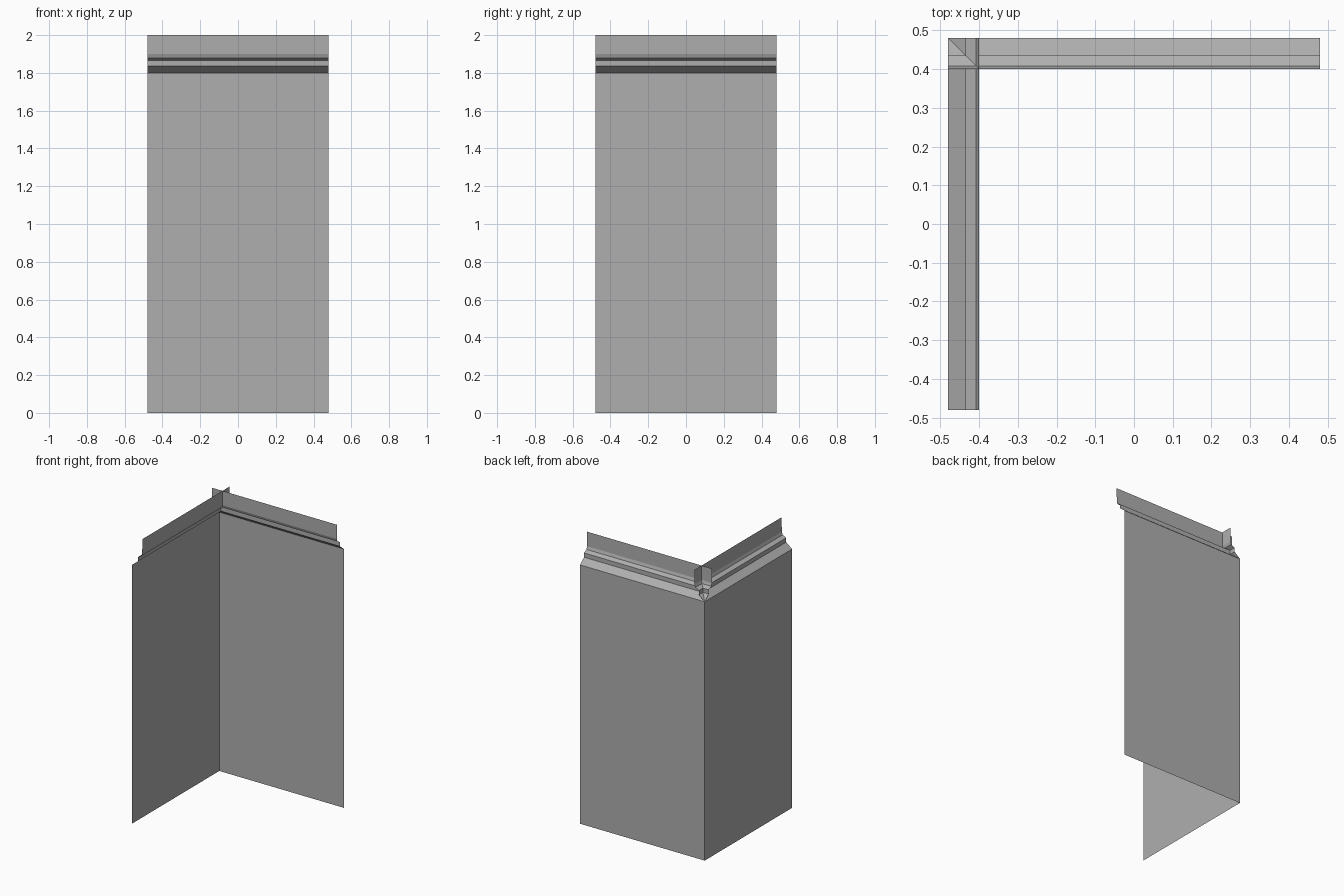
import bpy

if "Cube" in bpy.data.objects:
    bpy.data.objects.remove(bpy.data.objects["Cube"], do_unlink=True)

HALF = 0.48

plaster = bpy.data.materials.new("plain_grey")
plaster.use_nodes = True
GREY = (0.427, 0.427, 0.427, 1.0)
plaster.diffuse_color = GREY
plaster.node_tree.nodes["Principled BSDF"].inputs["Base Color"].default_value = GREY

# Profiles as (depth into the room, height)
WALL = [(0, 0), (0, 1.8)]
CORNICE = [(0, 1.8), (0.045, 1.836), (0.045, 1.866),
           (0.072, 1.88), (0.079, 1.9), (0.08, 2.0)]


def back(u, d, z):
    return (u, HALF - d, z)


def side(u, d, z):
    return (d - HALF, u, z)


def sheet(name, profile, place):
    """Sweep an open profile along the full length of one wall."""
    verts = [place(u, d, z) for d, z in profile for u in (-HALF, HALF)]
    faces = [(i, i + 1, i + 3, i + 2) for i in range(0, len(verts) - 2, 2)]
    mesh = bpy.data.meshes.new(name)
    mesh.from_pydata(verts, [], faces)
    mesh.materials.append(plaster)
    obj = bpy.data.objects.new(name, mesh)
    bpy.context.collection.objects.link(obj)


# Two thin walls meeting at a corner; their mouldings cross there
sheet("back_wall", WALL, back)
sheet("back_cornice", CORNICE, back)
sheet("right_wall", WALL, side)
sheet("right_cornice", CORNICE, side)
